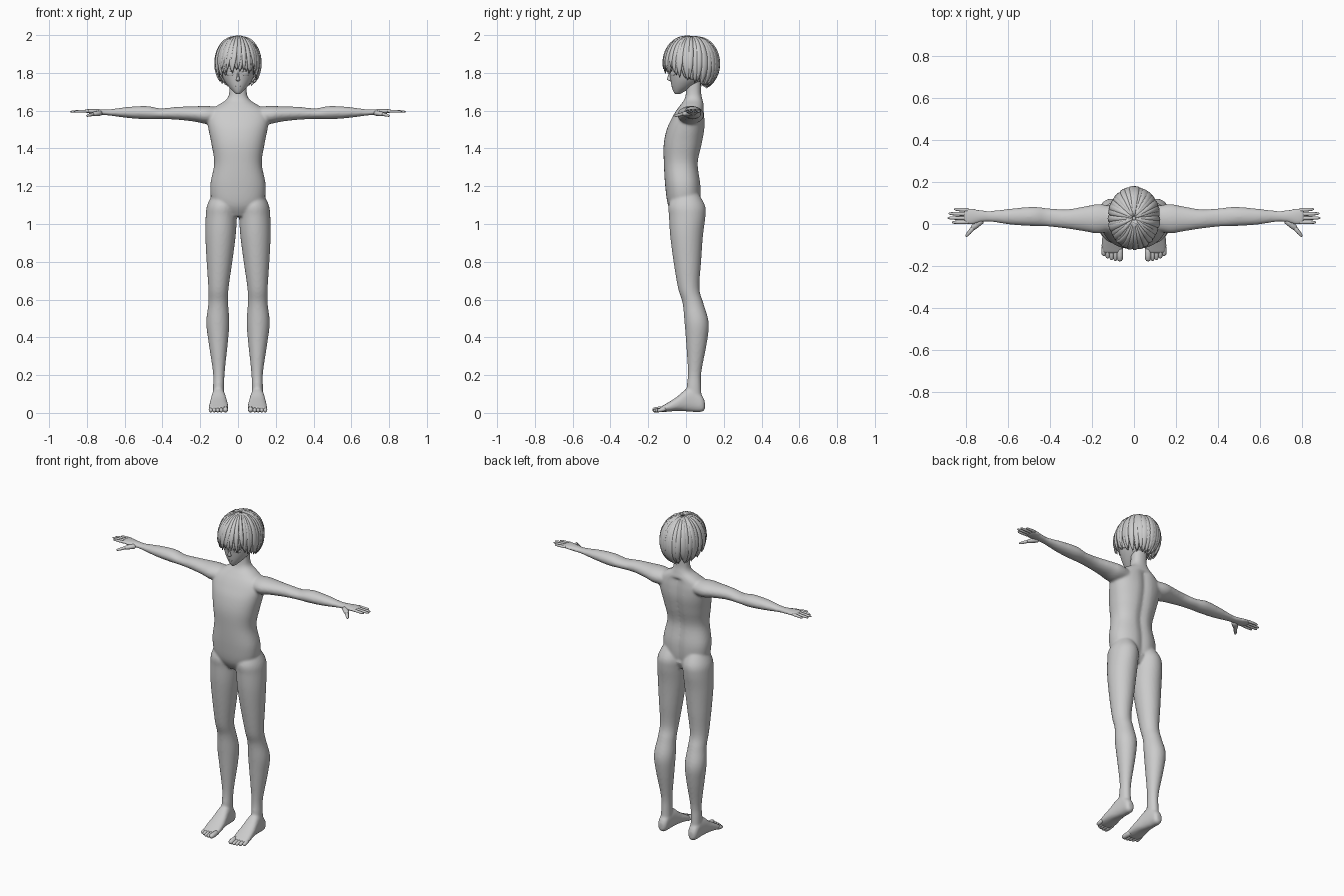
import bpy, bmesh, math, random
from mathutils import Vector

random.seed(4)
cube = bpy.data.objects.get("Cube")
if cube:
    bpy.data.objects.remove(cube, do_unlink=True)

grey = bpy.data.materials.new("plain grey")
grey.use_nodes = True
grey.diffuse_color = (0.6, 0.6, 0.6, 1)
grey.node_tree.nodes["Principled BSDF"].inputs["Base Color"].default_value = grey.diffuse_color

X, Y, Z = Vector((1, 0, 0)), Vector((0, 1, 0)), Vector((0, 0, 1))


def tube(bm, stations, sides=12, power=2.0):
    """Skin closed rings, each given as a centre and two half-axis vectors."""
    rings = []
    for centre, a, b in stations:
        ring = []
        for i in range(sides):
            t = math.tau * i / sides
            c, s = math.cos(t), math.sin(t)
            u = math.copysign(abs(c) ** (2 / power), c)
            v = math.copysign(abs(s) ** (2 / power), s)
            ring.append(bm.verts.new(centre + a * u + b * v))
        rings.append(ring)
    for low, high in zip(rings, rings[1:]):
        for i in range(sides):
            j = (i + 1) % sides
            bm.faces.new((low[i], low[j], high[j], high[i]))
    bm.faces.new(rings[0])
    bm.faces.new(rings[-1])


def spline(rows, steps):
    """Smoothly interpolate rows of numbers."""
    padded = [rows[0]] + list(rows) + [rows[-1]]
    out = []
    for p, q, r, s in zip(padded, padded[1:], padded[2:], padded[3:]):
        for k in range(steps):
            t = k / steps
            out.append([b + t * ((c - a) + t * ((2 * a - 5 * b + 4 * c - d)
                        + t * (3 * b - a - 3 * c + d))) / 2
                        for a, b, c, d in zip(p, q, r, s)])
    return out + [list(rows[-1])]


def loft(bm, axis, rows, side=1, sides=24, power=2.0, steps=5):
    """Rows hold a position on the axis, then low and high limits on the other two axes."""
    others = {"x": (Y, Z), "y": (X, Z), "z": (X, Y)}[axis]
    along = {"x": X, "y": Y, "z": Z}[axis]
    flip = Vector((side, 1, 1))
    stations = []
    for pos, u0, u1, v0, v1 in spline(rows, steps):
        u, v = others
        centre = along * pos + u * (u0 + u1) / 2 + v * (v0 + v1) / 2
        stations.append((centre * flip, u * (u1 - u0) / 2 * flip, v * (v1 - v0) / 2))
    tube(bm, stations, sides, power)


def capsule(bm, start, end, r0, r1, side=1, flat=1.0):
    """Rounded, tapering digit."""
    flip = Vector((side, 1, 1))
    start, end = Vector(start) * flip, Vector(end) * flip
    across = (end - start).cross(Z).normalized()
    up = across.cross(end - start).normalized()
    stations = []
    for t, k in ((0, 0.5), (0.12, 0.95), (0.45, 1), (0.6, 1.04), (0.88, 0.95), (0.97, 0.6), (1, 0.2)):
        r = (r0 + (r1 - r0) * t) * k
        stations.append((start.lerp(end, t), across * r, up * r * flat))
    tube(bm, stations, 10)


def finish(name, bm):
    bmesh.ops.recalc_face_normals(bm, faces=bm.faces)
    mesh = bpy.data.meshes.new(name)
    bm.to_mesh(mesh)
    bm.free()
    mesh.materials.append(grey)
    mesh.shade_smooth()
    obj = bpy.data.objects.new(name, mesh)
    bpy.context.collection.objects.link(obj)
    return obj


# Body: torso, arms, legs and feet blended into one skin
torso = [(1.04, .06, -.06, .05), (1.1, .13, -.095, .075), (1.2, .147, -.11, .08),
         (1.32, .126, -.117, .066), (1.42, .14, -.118, .086), (1.5, .156, -.102, .1),
         (1.56, .165, -.075, .1), (1.6, .15, -.052, .096), (1.63, .105, -.03, .094),
         (1.66, .06, -.008, .087), (1.7, .046, .0, .08), (1.78, .046, .0, .085)]
leg = [(1.17, .03, .13, -.06, .06), (1.1, .006, .163, -.092, .1), (1.04, .006, .171, -.09, .103),
       (.94, .012, .173, -.084, .09), (.8, .03, .166, -.066, .08), (.66, .05, .157, -.042, .071),
       (.58, .052, .157, -.018, .092), (.48, .046, .168, -.008, .12), (.38, .053, .157, .0, .112),
       (.22, .07, .133, .01, .082), (.14, .073, .132, .004, .08), (.06, .072, .134, .0, .085)]
arm = [(.1, -.03, .085, 1.53, 1.62), (.17, -.045, .095, 1.53, 1.625), (.23, -.036, .085, 1.542, 1.623),
       (.32, -.022, .07, 1.552, 1.62), (.41, -.012, .075, 1.556, 1.612), (.48, -.01, .082, 1.554, 1.624),
       (.58, -.004, .074, 1.561, 1.62), (.68, .01, .063, 1.574, 1.607), (.73, .008, .066, 1.578, 1.608),
       (.77, -.003, .075, 1.583, 1.609), (.8, -.001, .076, 1.588, 1.608), (.812, .01, .068, 1.592, 1.604)]
foot = [(.1, .09, .118, .02, .06), (.085, .076, .132, .006, .09), (.04, .07, .137, .005, .13),
        (0, .064, .142, .008, .125), (-.05, .055, .15, .01, .084), (-.1, .05, .155, .006, .052),
        (-.13, .053, .152, .005, .034), (-.14, .06, .145, .01, .028)]

bm = bmesh.new()
loft(bm, "z", [(z, -w, w, y0, y1) for z, w, y0, y1 in torso], sides=48, power=2.3)
for v in bm.verts:  # shallow furrow along the spine
    if v.co.y > 0 and 1.1 < v.co.z < 1.62:
        v.co.y -= 0.012 * math.exp(-(v.co.x / 0.025) ** 2)
for side in (1, -1):
    loft(bm, "z", leg, side, 32)
    loft(bm, "x", arm, side)
    loft(bm, "y", foot, side, power=2.4)
body = finish("body", bm)
remesh = body.modifiers.new("blend", "REMESH")
remesh.mode = "VOXEL"
remesh.voxel_size = 0.007
remesh.use_smooth_shade = True
soften = body.modifiers.new("soften", "SMOOTH")
soften.factor = 0.5
soften.iterations = 5

# Fingers, thumbs and toes
for side, label in ((1, "left"), (-1, "right")):
    bm = bmesh.new()
    for i, tip in enumerate((.868, .889, .884, .858)):
        y = .009 + .019 * i
        capsule(bm, (.785, y, 1.598), (tip, y * 1.1 - .002, 1.595), .0105, .007, side, .85)
    capsule(bm, (.725, .022, 1.588), (.775, -.025, 1.58), .02, .012, side, .8)
    capsule(bm, (.762, -.012, 1.583), (.802, -.06, 1.572), .012, .007, side, .85)
    finish(label + "_fingers", bm)
    bm = bmesh.new()
    for i, tip in enumerate((.178, .176, .172, .164, .152)):
        r = .014 if i == 0 else .01
        x = .067 if i == 0 else .07 + .0185 * i
        capsule(bm, (x, -.105, .022), (x, -tip, r + .001), r * 1.15, r, side)
    finish(label + "_toes", bm)

# Head with jaw, nose, ears and mouth
bm = bmesh.new()
skull = [(1.687, .008, -.056, -.035), (1.7, .024, -.066, -.01), (1.73, .052, -.076, .045),
         (1.77, .079, -.083, .1), (1.82, .096, -.09, .138), (1.88, .1, -.092, .15),
         (1.94, .08, -.06, .125), (1.975, .03, -.01, .06)]
loft(bm, "z", [(z, -w, w, y0, y1) for z, w, y0, y1 in skull], sides=36)
nose = [(1.755, .004, -.084), (1.763, .011, -.099), (1.772, .008, -.099), (1.8, .006, -.091), (1.83, .005, -.086)]
loft(bm, "z", [(z, -w, w, y, -.06) for z, w, y in nose], sides=12, steps=3)
capsule(bm, (-.017, -.071, 1.727), (.017, -.071, 1.727), .006, .006, flat=.5)
for side in (1, -1):
    capsule(bm, (.094, .03, 1.765), (.1, .04, 1.82), .015, .02, side, .5)
finish("head", bm)

# Eyes with upper lash lines
bm = bmesh.new()
for side in (1, -1):
    stations = []
    for k in range(9):
        t = -1 + k / 4
        w = math.sqrt(max(1 - t * t, .01))
        x = .041 + .023 * t
        y = .023 - .108 * math.sqrt(1 - (x / .091) ** 2)
        stations.append((Vector((side * x, y, 1.797)), Y * .004 * w, Z * .012 * w))
    tube(bm, stations, 12)
    lash = [(c + Z * (b.z + .001) - Y * .002, Y * .003, Z * .002) for c, a, b in stations]
    tube(bm, lash, 6)
finish("eyes", bm)


# Hair: pointed locks fanning out from the crown over a rounded bob
def hair_point(angle, phi, scale):
    r = math.sin(phi) ** .85 * scale
    return Vector((.118 * r * math.cos(angle), .028 + .143 * r * math.sin(angle),
                   1.848 + .143 * scale * math.cos(phi)))


def lock(bm, angle, end, width, thick, scale, sweep):
    stations, count = [], 14
    for k in range(count + 1):
        t = k / count
        phi = .04 + (end - .04) * t
        a = angle + sweep * t * t
        p = hair_point(a, phi, scale)
        run = hair_point(a + sweep * .04, phi + .02, scale) - p
        out = Vector((math.cos(a) * math.sin(phi), math.sin(a) * math.sin(phi), math.cos(phi)))
        across = run.cross(out).normalized()
        out = across.cross(run).normalized()
        taper = min(1, (1 - t) * 3.2) ** .7
        w = width * (.15 + .85 * math.sin(min(phi, math.pi / 2))) * taper + .0008
        stations.append((p, across * w, out * (thick * (.5 + .5 * taper) * min(1, .3 + t * 3))))
    tube(bm, stations, 8)


for name, count, scale, width in (("hair_under_layer", 24, .95, .026), ("hair_outer_layer", 34, 1, .019)):
    bm = bmesh.new()
    for i in range(count):
        angle = math.tau * (i + random.uniform(-.2, .2)) / count
        end = math.radians(127 + 21 * math.sin(angle) + random.uniform(-6, 5))
        lock(bm, angle, end, width * random.uniform(.9, 1.15), .008,
             scale * random.uniform(.985, 1.015), random.uniform(-.12, .12))
    finish(name, bm)

# Fringe swept across the forehead
bm = bmesh.new()
for i in range(7):
    angle = math.radians(-118 + 11 * i)
    lock(bm, angle, math.radians(100 + 5 * (i % 3)), .014, .006, 1.035, -.3 + .07 * i)
finish("fringe", bm)
